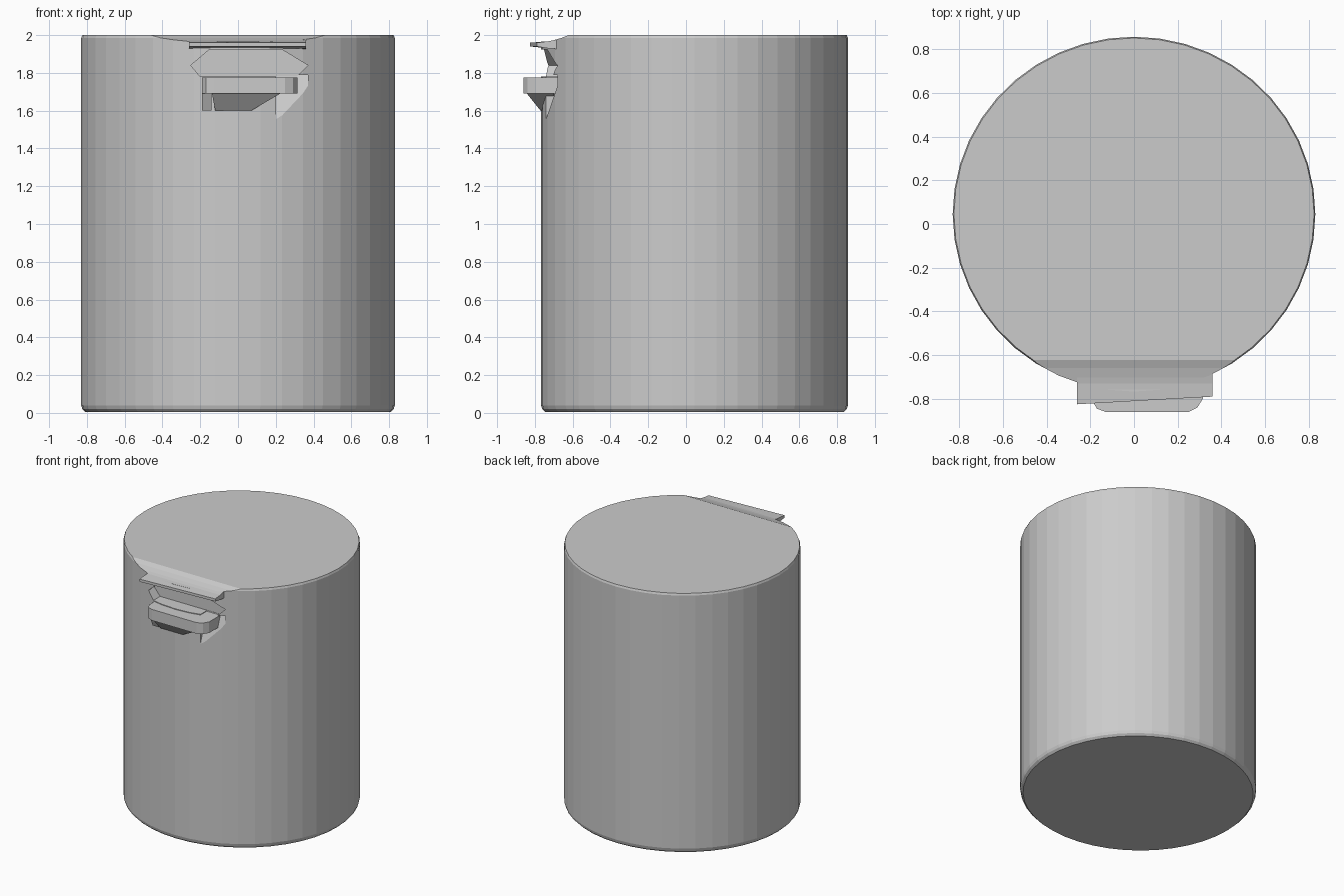
import bpy, bmesh, math

if "Cube" in bpy.data.objects:
    bpy.data.objects.remove(bpy.data.objects["Cube"])

CY = 0.045          # body axis offset
RX, RY = 0.83, 0.812
SIDES = 44


def make_object(name, bm):
    bmesh.ops.recalc_face_normals(bm, faces=bm.faces)
    mesh = bpy.data.meshes.new(name)
    bm.to_mesh(mesh)
    bm.free()
    obj = bpy.data.objects.new(name, mesh)
    bpy.context.collection.objects.link(obj)
    return obj


def loft(name, loops):
    """Closed solid through loops of equal point count."""
    bm = bmesh.new()
    rings = [[bm.verts.new(p) for p in loop] for loop in loops]
    n = len(rings[0])
    for a, b in zip(rings, rings[1:]):
        for i in range(n):
            j = (i + 1) % n
            bm.faces.new((a[i], a[j], b[j], b[i]))
    bm.faces.new(rings[0])
    bm.faces.new(rings[-1])
    return make_object(name, bm)


def ellipse(scale, z):
    return [(RX * scale * math.cos(2 * math.pi * i / SIDES),
             CY + RY * scale * math.sin(2 * math.pi * i / SIDES), z)
            for i in range(SIDES)]


def cut(target, cutter):
    mod = target.modifiers.new(cutter.name, 'BOOLEAN')
    mod.operation = 'DIFFERENCE'
    mod.solver = 'EXACT'
    mod.object = cutter
    cutter.hide_render = True
    cutter.hide_set(True)


# Round body with small worn edges
body = loft("canister_body", [ellipse(s, z) for s, z in
            ((0.975, 0.005), (0.993, 0.02), (1, 0.04), (1, 1.985), (0.993, 2.0))])

# Latch opening between lid and tab
opening = [(-0.2, 1.78), (0.31, 1.78), (0.37, 1.84),
           (0.23, 1.925), (-0.15, 1.925), (-0.25, 1.84)]
cut(body, loft("opening_cutter", [[(x, y, z) for x, z in opening] for y in (-1, -0.66)]))

# Sloping recess at the right of the tab
recess = [(-1, 1.5), (-0.76, 1.5), (-0.66, 1.79), (-1, 1.79)]
cut(body, loft("recess_cutter", [[(x, y, z) for y, z in recess] for x in (0.2, 0.37)]))

# Dropped front edge of the lid
drop = [(-0.62, 2.001), (-0.66, 1.985), (-0.73, 1.965),
        (-1, 1.965), (-1, 2.1), (-0.62, 2.1)]
cut(body, loft("lid_edge_cutter", [[(x, y, z) for y, z in drop] for x in (-0.6, 0.6)]))


# Lid lip, slightly skewed at the front
def lip_section(x, front):
    return [(x, y, z) for y, z in ((-0.65, 1.925), (-0.73, 1.93), (front, 1.94),
                                   (front, 1.96), (-0.73, 1.967), (-0.65, 1.984))]


loft("lid_lip", [lip_section(-0.26, -0.825), lip_section(0.36, -0.79)])

# Thumb tab below the opening
tab = [(-0.19, -0.64), (-0.19, -0.81), (-0.17, -0.845), (-0.13, -0.86),
       (0.25, -0.86), (0.29, -0.84), (0.315, -0.8), (0.315, -0.64)]
loft("thumb_tab", [[(x, y, z) for x, y in tab] for z in (1.69, 1.775)])

# Tapered support and narrow rib under the tab
loft("tab_support", [
    [(-0.12, -0.7, 1.6), (-0.12, -0.77, 1.6), (0.07, -0.77, 1.6), (0.07, -0.7, 1.6)],
    [(-0.14, -0.7, 1.7), (-0.14, -0.85, 1.7), (0.24, -0.85, 1.7), (0.24, -0.7, 1.7)]])
rib = [(-0.7, 1.6), (-0.765, 1.6), (-0.81, 1.7), (-0.7, 1.7)]
loft("tab_rib", [[(x, y, z) for y, z in rib] for x in (-0.19, -0.14)])
